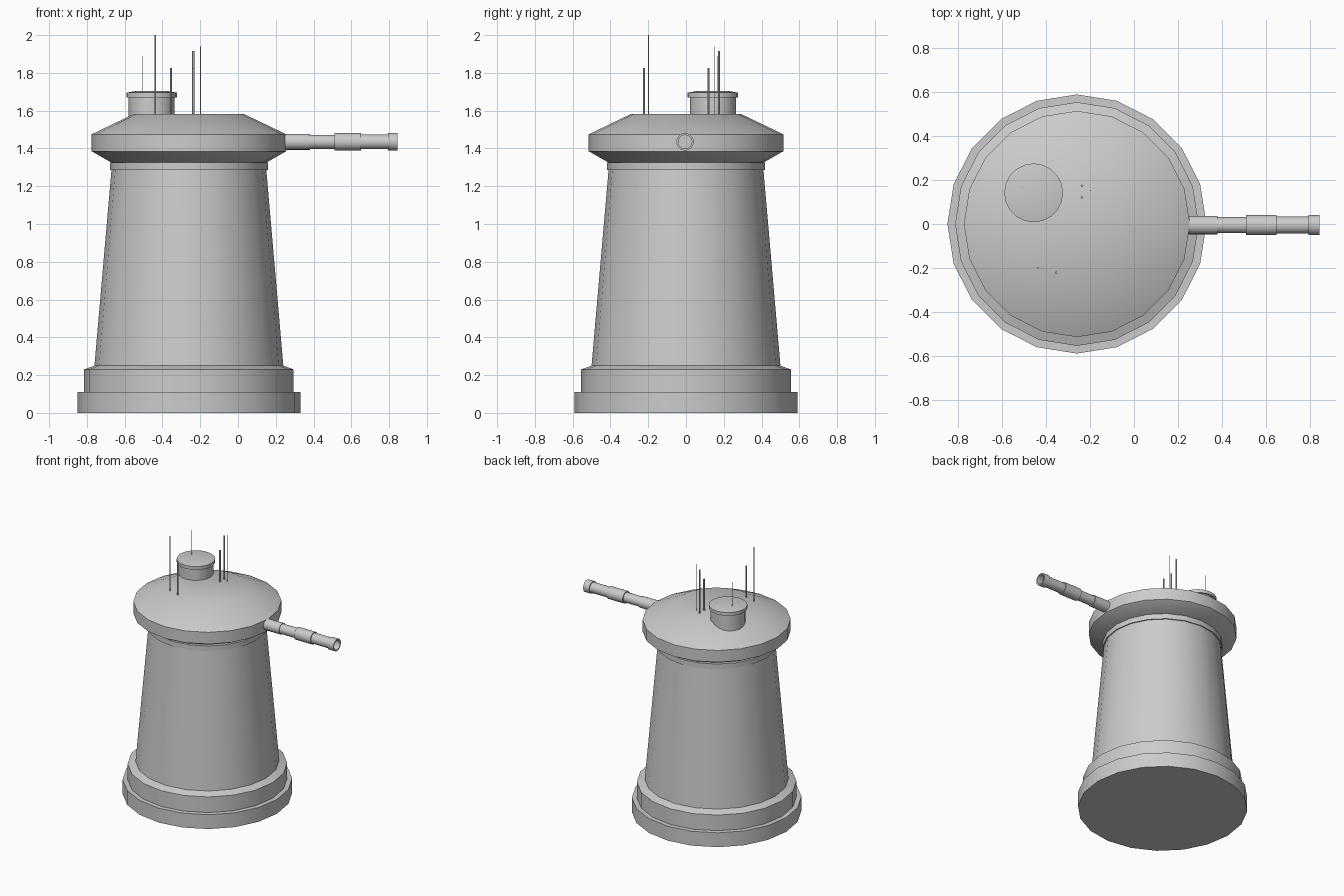
import bpy, bmesh, math
from mathutils import Matrix

if "Cube" in bpy.data.objects:
    bpy.data.objects.remove(bpy.data.objects["Cube"])

AXIS_X = -0.26


def lathe(name, profile, sides, location, along_x=False):
    """Revolve (radius, height) points; radius 0 closes the ends."""
    bm = bmesh.new()
    rings = []
    for r, h in profile:
        if r == 0:
            rings.append([bm.verts.new((0, 0, h))] * sides)
        else:
            rings.append([bm.verts.new((r * math.cos(i * math.tau / sides),
                                        r * math.sin(i * math.tau / sides), h))
                          for i in range(sides)])
    for a, b in zip(rings, rings[1:]):
        for i in range(sides):
            j = (i + 1) % sides
            bm.faces.new(list(dict.fromkeys((a[i], a[j], b[j], b[i]))))
    if along_x:
        bm.transform(Matrix.Rotation(math.pi / 2, 4, 'Y'))
    bmesh.ops.recalc_face_normals(bm, faces=bm.faces)
    mesh = bpy.data.meshes.new(name)
    bm.to_mesh(mesh)
    bm.free()
    obj = bpy.data.objects.new(name, mesh)
    obj.location = location
    bpy.context.collection.objects.link(obj)
    bpy.ops.object.select_all(action='DESELECT')
    obj.select_set(True)
    bpy.context.view_layer.objects.active = obj
    bpy.ops.object.shade_smooth_by_angle(angle=math.radians(30))
    return obj


# Stepped base, tapered shaft and collar
lathe("tower_body", [(0, 0), (0.59, 0), (0.59, 0.11), (0.555, 0.11), (0.555, 0.23),
                     (0.5, 0.25), (0.41, 1.285), (0.418, 1.285), (0.418, 1.325), (0, 1.325)],
      20, (AXIS_X, 0, 0))

# Flared turret head with sloping roof
lathe("turret_head", [(0, 1.32), (0.41, 1.325), (0.515, 1.385), (0.515, 1.475),
                      (0.29, 1.583), (0, 1.583)], 20, (AXIS_X, 0, 0))

# Round hatch with overhanging lid
lathe("hatch", [(0, 1.5), (0.122, 1.5), (0.122, 1.67), (0.134, 1.67), (0.134, 1.695),
                (0.085, 1.704), (0, 1.704)], 20, (-0.457, 0.142, 0))

# Stepped gun barrel with open muzzle
lathe("gun_barrel", [(0, 0.2), (0.042, 0.2), (0.042, 0.38), (0.037, 0.38), (0.037, 0.51),
                     (0.046, 0.51), (0.046, 0.65), (0.039, 0.65), (0.039, 0.795),
                     (0.046, 0.795), (0.046, 0.845), (0.036, 0.845), (0.036, 0.80), (0, 0.80)],
      20, (0, -0.005, 1.435), along_x=True)

# Antennas: x, y, bottom, top, radius
for n, (x, y, z0, z1, r) in enumerate([
        (-0.437, -0.199, 1.57, 2.0, 0.004),
        (-0.355, -0.222, 1.57, 1.825, 0.006),
        (-0.237, 0.120, 1.57, 1.825, 0.006),
        (-0.237, 0.174, 1.57, 1.915, 0.006),
        (-0.198, 0.153, 1.57, 1.94, 0.002),
        (-0.507, 0.165, 1.69, 1.89, 0.002)]):
    lathe(f"antenna_{n + 1}", [(0, z0), (r, z0), (r, z1), (0, z1)], 6, (x, y, 0))
